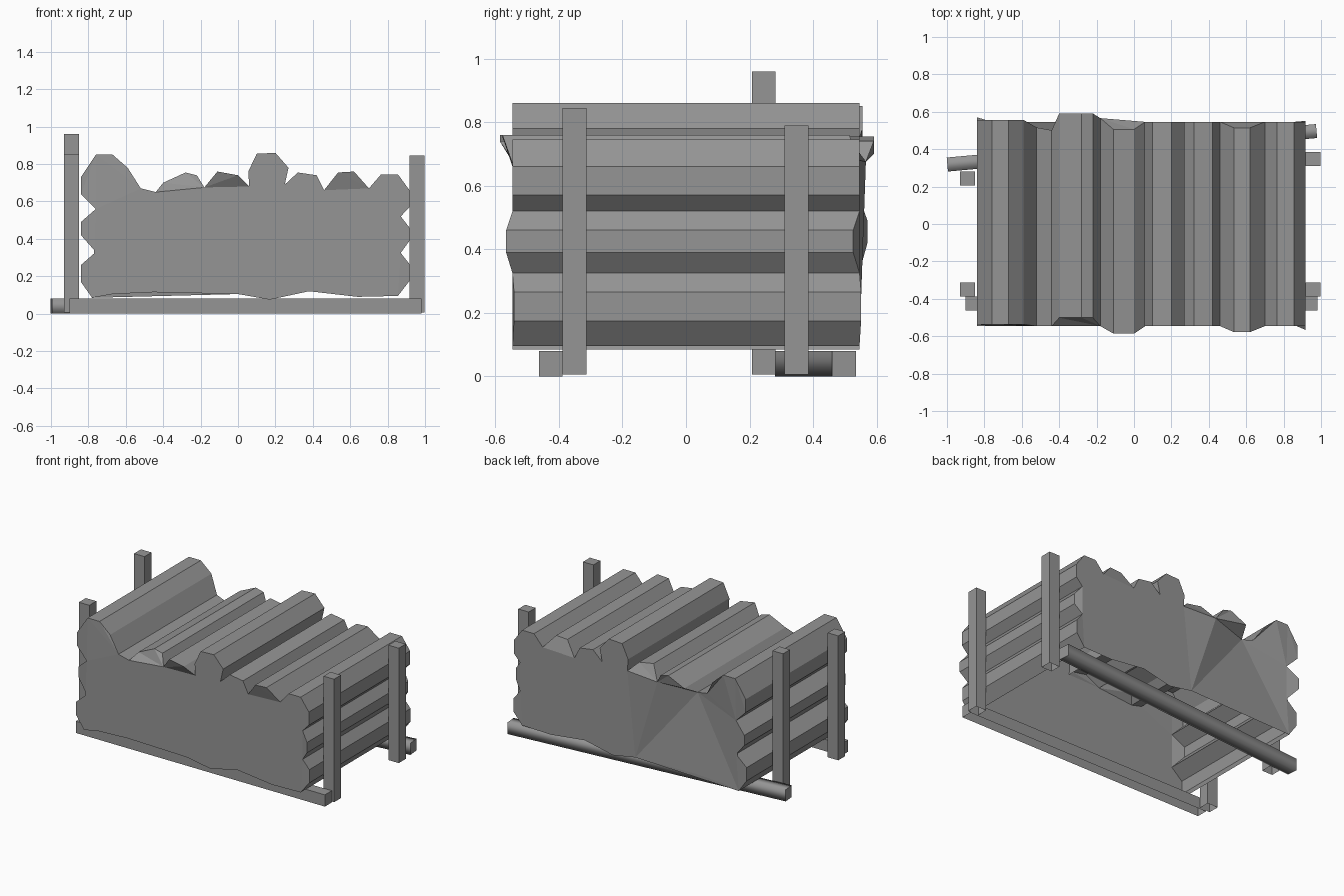
import bpy, bmesh
from math import pi
from mathutils import Matrix, Vector

if "Cube" in bpy.data.objects:
    bpy.data.objects.remove(bpy.data.objects["Cube"])

# Dark grey shared by every part
GREY = bpy.data.materials.new("dark_grey")
GREY.diffuse_color = (.3, .3, .3, 1)
GREY.use_nodes = True
GREY.node_tree.nodes["Principled BSDF"].inputs["Base Color"].default_value = GREY.diffuse_color


def finish(name, bm):
    bmesh.ops.recalc_face_normals(bm, faces=bm.faces)
    mesh = bpy.data.meshes.new(name)
    bm.to_mesh(mesh)
    bm.free()
    mesh.materials.append(GREY)
    obj = bpy.data.objects.new(name, mesh)
    bpy.context.scene.collection.objects.link(obj)
    return obj


def open_box(name, x0, x1, y0, y1, z0, z1):
    """Box without an underside."""
    bm = bmesh.new()
    mat = Matrix.Translation(((x0 + x1) / 2, (y0 + y1) / 2, (z0 + z1) / 2)) \
        @ Matrix.Diagonal((x1 - x0, y1 - y0, z1 - z0, 1))
    bmesh.ops.create_cube(bm, size=1, matrix=mat)
    bm.normal_update()
    bmesh.ops.delete(bm, geom=[f for f in bm.faces if f.normal.z < -0.9],
                     context='FACES_ONLY')
    return finish(name, bm)


# Outline of the pile, clockwise from bottom left.
# Each log: (shift along y, groove point before it (x, z, back shift), outer points)
LOGS = [
    (0.00, (-.78, .085, 0), [(-.84, .17), (-.84, .26)]),
    (0.025, (-.76, .33, 0), [(-.84, .42), (-.84, .49)]),
    (0.01, (-.76, .56, 0), [(-.84, .64), (-.84, .73), (-.76, .85), (-.67, .85),
                            (-.59, .78)]),
    (0.00, (-.52, .67, -.03), []),
    (0.045, (-.44, .65, -.045), [(-.40, .70), (-.28, .755), (-.22, .74)]),
    (-0.04, (-.18, .675, .02), [(-.11, .76), (0, .74)]),
    (0.00, (.06, .68, 0), [(.055, .76), (.10, .855), (.20, .86), (.27, .78)]),
    (0.00, (.25, .69, 0), [(.32, .755), (.42, .74)]),
    (-0.032, (.46, .66, 0), [(.535, .755), (.62, .76)]),
    (0.00, (.70, .67, 0), [(.765, .745), (.855, .745), (.917, .66), (.917, .57)]),
    (-0.02, (.87, .52, 0), [(.917, .46), (.917, .39)]),
    (0.005, (.87, .325, 0), [(.917, .265), (.917, .175)]),
    (0.00, (.855, .095, 0), []),
]
BOTTOM = [(.64, .09), (.38, .12), (.17, .075), (0, .105), (-.45, .115), (-.67, .105)]
HALF = 0.546


def log_pile():
    bm = bmesh.new()
    rims, caps = [], []
    for side in (-1, 1):
        rim, grooves, ends = [], [], []
        for shift, (gx, gz, back), pts in LOGS:
            dy = back if side > 0 else 0
            groove = bm.verts.new((gx, side * HALF + dy, gz))
            outer = [bm.verts.new((x, side * HALF + shift, z)) for x, z in pts]
            grooves.append(groove)
            ends.append(outer)
            rim += [groove] + outer
        base = [bm.verts.new((x, side * HALF, z)) for x, z in BOTTOM]
        # log ends, then the core of the cap
        for i, outer in enumerate(ends):
            if outer:
                caps.append(bm.faces.new([grooves[i]] + outer + [grooves[i + 1]]))
        caps.append(bm.faces.new(grooves + base))
        rims.append(rim)
    # bark surface, left open underneath
    a, b = rims
    for i in range(len(a) - 1):
        bm.faces.new((a[i], a[i + 1], b[i + 1], b[i]))
    bmesh.ops.triangulate(bm, faces=caps, ngon_method='EAR_CLIP')
    return finish("log_pile", bm)


log_pile()

# Upright posts at the ends of the pile
for name, x, y, top in (("post_front_right", .918, -.388, .845),
                        ("post_back_right", .918, .31, .79),
                        ("post_front_left", -.93, -.388, .855),
                        ("post_back_left", -.93, .207, .96)):
    open_box(name, x, x + .079, y, y + .075, .006, top)

# Straight front rail
open_box("front_rail", -.90, .98, -.463, -.388, 0, .08)

# Skewed square pole under the back, softly shaded along its length
p, q = Vector((-.998, .318, .04)), Vector((.976, .497, .04))
along = q - p
bm = bmesh.new()
bmesh.ops.create_cube(bm, size=1, matrix=Matrix.Translation((p + q) / 2)
                      @ along.to_track_quat('X', 'Z').to_matrix().to_4x4()
                      @ Matrix.Diagonal((along.length, .075, .08, 1)))
for f in bm.faces:
    f.smooth = True
pole = finish("back_pole", bm)
for e in pole.data.edges:
    a, b = (pole.data.vertices[i].co for i in e.vertices)
    e.use_edge_sharp = abs(a.x - b.x) < .5   # crisp end caps
